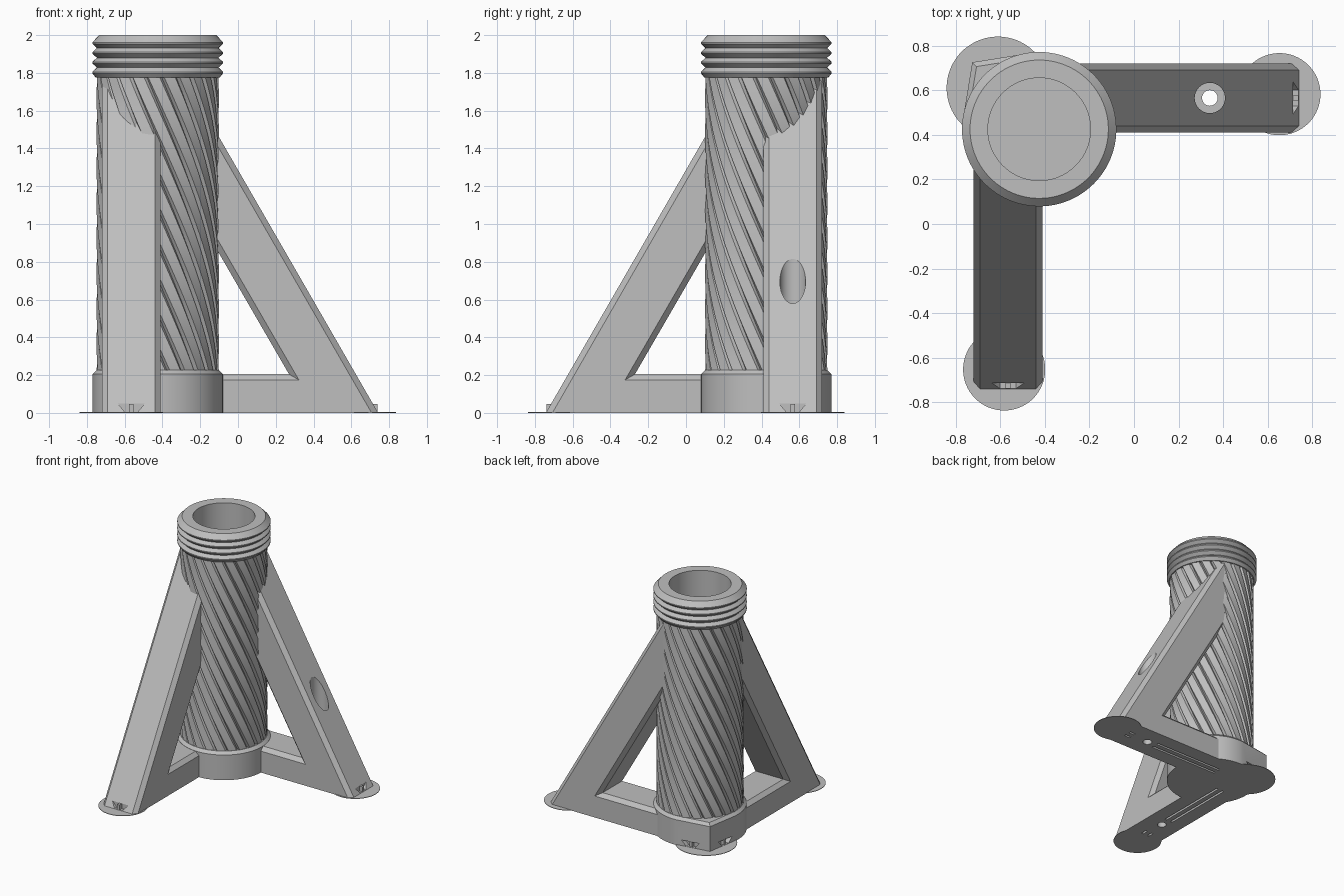
import bpy, bmesh, math
from mathutils import Matrix

old = bpy.data.objects.get("Cube")
if old:
    bpy.data.objects.remove(old, do_unlink=True)

grey = bpy.data.materials.new("light grey plastic")
grey.use_nodes = True
COLOUR = (0.52, 0.52, 0.52, 1)
grey.diffuse_color = COLOUR
grey.node_tree.nodes["Principled BSDF"].inputs["Base Color"].default_value = COLOUR

CX, CY = -0.425, 0.425      # column axis
MID, HALF = 0.565, 0.155    # leg centre line and half width
TOP = 1.775                 # underside of the collar
SWAP = Matrix(((0, -1, 0, 0), (-1, 0, 0, 0), (0, 0, 1, 0), (0, 0, 0, 1)))


def finish(name, bm):
    bmesh.ops.recalc_face_normals(bm, faces=bm.faces)
    mesh = bpy.data.meshes.new(name)
    bm.to_mesh(mesh)
    bm.free()
    mesh.materials.append(grey)
    ob = bpy.data.objects.new(name, mesh)
    bpy.context.collection.objects.link(ob)
    return ob


def rings(name, loops):
    """Closed solid through a stack of equal-length point loops."""
    bm = bmesh.new()
    rows = [[bm.verts.new(p) for p in loop] for loop in loops]
    n = len(rows[0])
    for a, b in zip(rows, rows[1:]):
        for i in range(n):
            j = (i + 1) % n
            bm.faces.new((a[i], a[j], b[j], b[i]))
    bm.faces.new(rows[0])
    bm.faces.new(rows[-1])
    return finish(name, bm)


def prism(name, pts, lo, hi, axis):
    """Extrude a 2D outline along x, y or z."""
    put = {"x": lambda p, d: (d, p[0], p[1]),
           "y": lambda p, d: (p[0], d, p[1]),
           "z": lambda p, d: (p[0], p[1], d)}[axis]
    return rings(name, [[put(p, d) for p in pts] for d in (lo, hi)])


def box(name, x, y, z):
    return prism(name, [(x[0], y[0]), (x[1], y[0]), (x[1], y[1]), (x[0], y[1])], *z, "z")


def circle(r, x=CX, y=CY, n=96):
    return [(x + r * math.cos(math.tau * i / n), y + r * math.sin(math.tau * i / n))
            for i in range(n)]


def lathe(name, profile):
    return rings(name, [[(x, y, z) for x, y in circle(r)] for r, z in profile])


def swapped(ob, name):
    """Copy mirrored from the left leg direction to the front leg direction."""
    bm = bmesh.new()
    bm.from_mesh(ob.data)
    bm.transform(SWAP)
    return finish(name, bm)


def cut(ob, cutters):
    bpy.context.view_layer.objects.active = ob
    for c in cutters:
        mod = ob.modifiers.new("cut", "BOOLEAN")
        mod.operation = "DIFFERENCE"
        mod.solver = "EXACT"
        mod.object = c
        bpy.ops.object.modifier_apply(modifier=mod.name)


def bevel(ob, rule, width):
    bm = bmesh.new()
    bm.from_mesh(ob.data)
    edges = [e for e in bm.edges if rule(*(v.co for v in e.verts))]
    bmesh.ops.bevel(bm, geom=edges, offset=width, segments=1, affect="EDGES")
    bm.to_mesh(ob.data)
    bm.free()


# Triangular leg with an open window, chamfered along its long edges
outline = [(CX, 0), (0.742, 0), (-0.282, TOP), (CX, TOP), (CX, 1.405), (0.27, 0.205), (CX, 0.205)]
left_leg = prism("left_leg", outline, MID - HALF, MID + HALF, "y")


def long_edge(a, b):
    same = lambda p, q: abs(p - q) < 1e-4
    hidden = same(a.x, b.x) or (same(a.z, b.z) and (a.z < 0.01 or a.z > 1.7))
    return same(a.y, b.y) and not hidden


bevel(left_leg, long_edge, 0.03)
front_leg = swapped(left_leg, "front_leg")

# Base: round block drawn out to a corner at the back right
block = circle(0.345)
corner = (CX - 0.3, CY + 0.3)
t0, t1 = [round(96 * a / 360) for a in (98, 172)]
block = block[:t0] + [corner] + block[t1:]
base = prism("base_block", block, 0, 0.228, "z")
bevel(base, lambda a, b: min(a.z, b.z) > 0.2, 0.022)

# Column with twisted ribs
RIBS, STEPS, TWIST = 24, 48, math.radians(130)
loops = []
for s in range(STEPS + 1):
    f = s / STEPS
    loop = []
    for k in range(RIBS):
        for part, r in ((0, 0.324), (0.72, 0.318), (0.86, 0.302)):
            a = math.tau * (k + part) / RIBS - TWIST * f
            loop.append((CX + r * math.cos(a), CY + r * math.sin(a), 0.18 + (TOP + 0.015 - 0.18) * f))
    loops.append(loop)
column = rings("ribbed_column", loops)

# Threaded collar
profile = [(0.328, TOP)]
for k in range(4):
    z = 1.802 + k * 0.052
    profile += [(0.346, z - 0.004), (0.346, z + 0.004), (0.322, z + 0.026)]
profile[-1] = (0.31, 2.0)
collar = lathe("threaded_collar", profile)

# Thin foot discs
left_foot = prism("left_foot_disc", circle(0.184, 0.652, 0.582), 0, 0.004, "z")
front_foot = swapped(left_foot, "front_foot_disc")
corner_foot = prism("corner_foot_disc", circle(0.23, -0.61, 0.61), 0, 0.004, "z")

# Cutters: central bore, then screw holes, underside slots and end notches per leg
bore = prism("bore_cutter", circle(0.23), 0.06, 2.2, "z")
wedge = [(MID - 0.035, 0.006), (MID + 0.035, 0.006), (MID + 0.072, 0.05), (MID - 0.072, 0.05)]
left_cutters = [
    prism("counterbore_cutter", circle(0.068, 0.34, MID, 40), 0.1, 1.2, "z"),
    prism("screw_cutter", circle(0.035, 0.34, MID, 32), -0.05, 0.2, "z"),
    prism("notch_cutter", wedge, 0.71, 0.85, "x"),
    prism("corner_notch_cutter", wedge, -0.85, -0.722, "x"),
]
for side in (-1, 1):
    y = MID + side * 0.028
    left_cutters.append(box("slot_cutter", (-0.36, 0.26), (y - 0.009, y + 0.009), (-0.05, 0.05)))
    left_cutters.append(box("mark_cutter", (0.49, 0.54), (y - 0.009, y + 0.009), (-0.05, 0.03)))
front_cutters = [swapped(c, "front_" + c.name) for c in left_cutters]

cut(left_leg, [bore] + left_cutters)
cut(front_leg, [bore] + front_cutters)
cut(base, [bore] + left_cutters + front_cutters)
cut(left_foot, left_cutters[-3:])
cut(front_foot, front_cutters[-3:])
for ob in (column, collar):
    cut(ob, [bore])

# Small ribs standing in the notches
parts = [left_leg, front_leg, base, column, collar, left_foot, front_foot, corner_foot]
for name, span in (("end_rib", (0.70, 0.738)), ("corner_rib", (-0.745, -0.71))):
    rib = box("left_" + name, span, (MID - 0.011, MID + 0.011), (0.0, 0.046))
    parts += [rib, swapped(rib, "front_" + name)]

for c in [bore] + left_cutters + front_cutters:
    bpy.data.objects.remove(c, do_unlink=True)

for ob in parts:
    bpy.ops.object.select_all(action="DESELECT")
    ob.select_set(True)
    bpy.context.view_layer.objects.active = ob
    bpy.ops.object.shade_smooth_by_angle(angle=math.radians(20))
